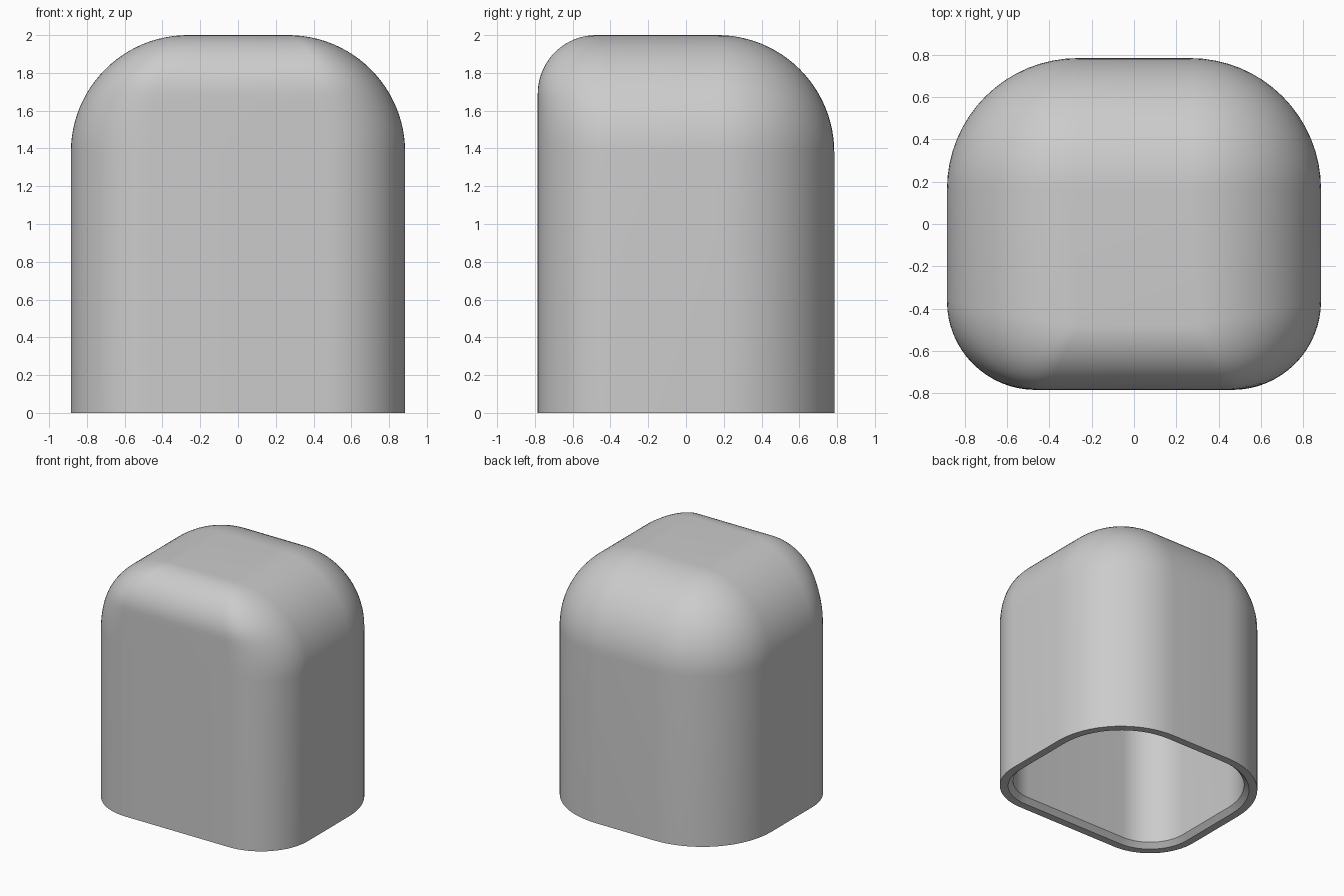
import bpy, bmesh
from math import cos, sin, sqrt, pi, radians

if "Cube" in bpy.data.objects:
    bpy.data.objects.remove(bpy.data.objects["Cube"])

HALF_X, HALF_Y, TOP = 0.885, 0.785, 2.0
ROUND = 0.62          # side and back rounding
FRONT_TOP = 0.31      # tighter rounding of the front top edge
FRONT_SIDE = 0.42     # rounding of the front upright edges
CORNER_STEPS, DOME_STEPS = 16, 24


def inset(z, radius, offset):
    """How far a rounded top edge has drawn inwards at height z."""
    r = radius - offset
    h = min(max(z - (TOP - radius), 0), r)
    return r - sqrt(r * r - h * h)


def section(z, offset):
    """Rounded outline at height z, shrunk by the offset."""
    side = inset(z, ROUND, offset)
    front = inset(z, FRONT_TOP, offset)
    w = side / (ROUND - offset)
    right, back = HALF_X - offset - side, HALF_Y - offset - side
    near = -HALF_Y + offset + front
    bx, by = HALF_X - ROUND, HALF_Y - ROUND
    fx = (HALF_X - FRONT_SIDE) * (1 - w) + bx * w
    fy = (FRONT_SIDE - HALF_Y) * (1 - w) + (FRONT_TOP - HALF_Y) * w
    corners = [(bx, by, right - bx, back - by), (-bx, by, right - bx, back - by),
               (-fx, fy, right - fx, fy - near), (fx, fy, right - fx, fy - near)]
    points = []
    for quarter, (cx, cy, rx, ry) in enumerate(corners):
        for i in range(CORNER_STEPS + 1):
            a = (quarter + i / CORNER_STEPS) * pi / 2
            points.append((cx + rx * cos(a), cy + ry * sin(a), z))
    return points


def dome(offset):
    """Sections from the start of the rounding up to the flat top."""
    r = ROUND - offset
    return [section(TOP - ROUND + r * sin(pi / 2 * i / DOME_STEPS), offset)
            for i in range(DOME_STEPS + 1)]


# One continuous skin: cavity, chamfered lip, rim, outer wall and dome
WALL, RIM, CHAMFER = 0.10, 0.062, 0.038
outlines = dome(WALL)[::-1] + [section(CHAMFER, WALL), section(0, RIM), section(0, 0)] + dome(0)

bm = bmesh.new()
rings = [[bm.verts.new(p) for p in outline] for outline in outlines]
for low, high in zip(rings, rings[1:]):
    for i in range(len(low)):
        j = (i + 1) % len(low)
        bm.faces.new((low[i], low[j], high[j], high[i]))
bm.faces.new(rings[0][::-1])
bm.faces.new(rings[-1])
bmesh.ops.remove_doubles(bm, verts=bm.verts[:], dist=0.0005)
bmesh.ops.recalc_face_normals(bm, faces=bm.faces[:])

mesh = bpy.data.meshes.new("hollow_cap")
bm.to_mesh(mesh)
bm.free()
cap = bpy.data.objects.new("hollow_cap", mesh)
bpy.context.collection.objects.link(cap)

# Single plain grey finish
grey = bpy.data.materials.new("light_grey")
grey.use_nodes = True
colour = (0.6, 0.6, 0.6, 1)
grey.diffuse_color = colour
grey.node_tree.nodes["Principled BSDF"].inputs["Base Color"].default_value = colour
mesh.materials.append(grey)

# Smooth rounding with a crisp rim
bpy.ops.object.select_all(action="DESELECT")
cap.select_set(True)
bpy.context.view_layer.objects.active = cap
bpy.ops.object.shade_smooth_by_angle(angle=radians(30))
